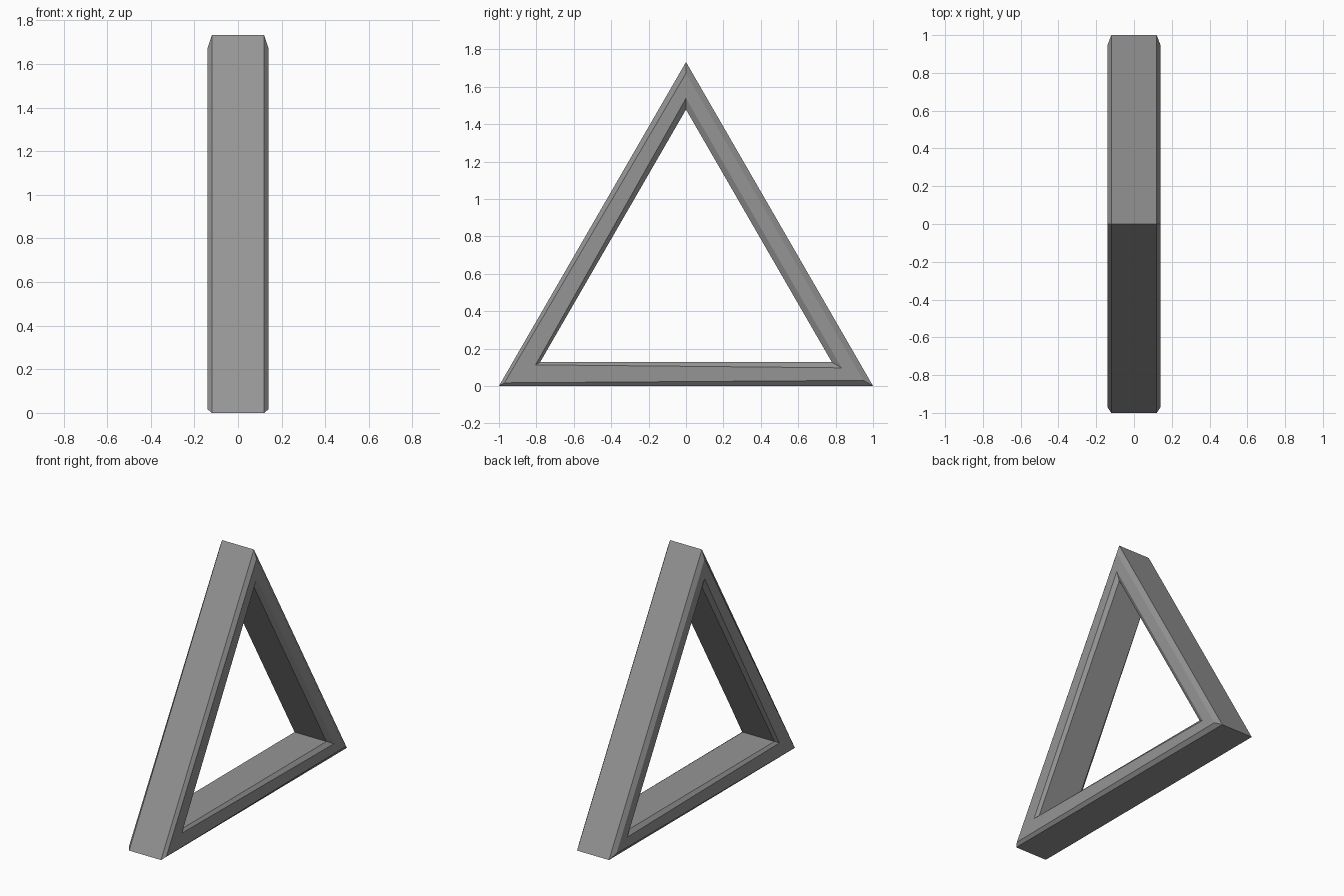
import bpy, bmesh, math

cube = bpy.data.objects.get("Cube")
if cube:
    bpy.data.objects.remove(cube, do_unlink=True)

# Plain grey finish
grey = bpy.data.materials.new("mid_grey")
grey.use_nodes = True
color = (0.3, 0.3, 0.3, 1)
grey.diffuse_color = color
grey.node_tree.nodes["Principled BSDF"].inputs["Base Color"].default_value = color

HEIGHT = math.sqrt(3)
CENTRE = HEIGHT / 3
EDGE_X, SIDE_X, DEPTH = 0.12, 0.14, 0.127
# Corner directions, with the outer and inner chamfer widths at each corner
corners = [(210, 0.017, 0.014), (330, 0.03, 0.03), (90, 0.03, 0.03)]

bm = bmesh.new()
rings = []
for angle, outer, inner in corners:
    a = math.radians(angle)
    # Chamfered bar section, given as x and inset from the outer triangle
    half = [(EDGE_X, 0), (SIDE_X, outer), (SIDE_X, DEPTH - inner), (EDGE_X, DEPTH)]
    section = half + [(-x, inset) for x, inset in reversed(half)]
    ring = []
    for x, inset in section:
        r = 2 * (CENTRE - inset)
        ring.append(bm.verts.new((x, r * math.cos(a), CENTRE + r * math.sin(a))))
    rings.append(ring)

# Three mitred bars joining the corner sections
for k in range(3):
    here, there = rings[k], rings[(k + 1) % 3]
    n = len(here)
    for i in range(n):
        j = (i + 1) % n
        bm.faces.new((here[i], here[j], there[j], there[i]))
bmesh.ops.recalc_face_normals(bm, faces=bm.faces)

mesh = bpy.data.meshes.new("triangular_frame")
bm.to_mesh(mesh)
bm.free()
mesh.materials.append(grey)
frame = bpy.data.objects.new("triangular_frame", mesh)
bpy.context.collection.objects.link(frame)

# Soften only the shallow chamfer edges
bpy.context.view_layer.objects.active = frame
frame.select_set(True)
bpy.ops.object.shade_smooth_by_angle(angle=math.radians(30))
